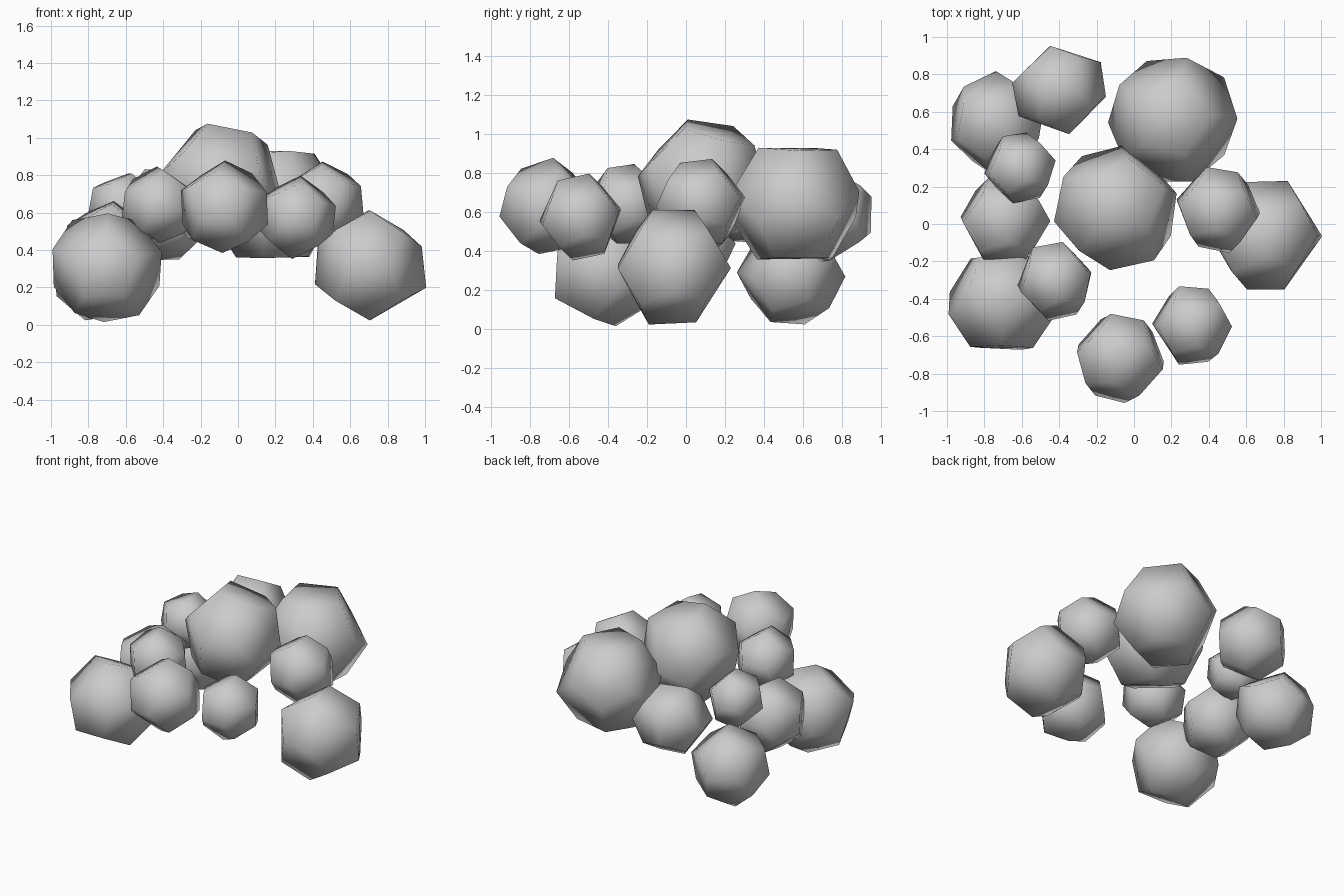
import bpy, bmesh, random
from math import radians, sqrt
from mathutils import Vector, Euler

if "Cube" in bpy.data.objects:
    bpy.data.objects.remove(bpy.data.objects["Cube"])

random.seed(4)
P = (1 + sqrt(5)) / 2

# Corner directions of a dodecahedron
CORNERS = [Vector((x, y, z)) for x in (-1, 1) for y in (-1, 1) for z in (-1, 1)]
for a in (-1, 1):
    for b in (-1, 1):
        CORNERS += [Vector((0, a / P, b * P)), Vector((a / P, b * P, 0)),
                    Vector((a * P, 0, b / P))]


def clump(name, centre, radius, turn=(0, 0, 0)):
    """Smooth-shaded, slightly irregular dodecahedron."""
    rot = Euler([radians(t) for t in turn]).to_matrix()
    bm = bmesh.new()
    for c in CORNERS:
        jitter = Vector([random.uniform(-0.04, 0.04) for _ in range(3)])
        bm.verts.new(rot @ (c.normalized() + jitter) * radius)
    bmesh.ops.convex_hull(bm, input=bm.verts[:])
    bmesh.ops.recalc_face_normals(bm, faces=bm.faces[:])
    for f in bm.faces:
        f.smooth = True
    mesh = bpy.data.meshes.new(name)
    bm.to_mesh(mesh)
    bm.free()
    ob = bpy.data.objects.new(name, mesh)
    ob.location = centre
    bpy.context.collection.objects.link(ob)


# Large clumps
clump("crown_clump", (-0.095, 0.085, 0.75), 0.345, (12, -15, 80))
clump("back_right_clump", (0.20, 0.56, 0.64), 0.348, (0, -31.7, 2))
clump("right_low_clump", (0.705, -0.07, 0.32), 0.31)
clump("front_left_low_clump", (-0.705, -0.42, 0.305), 0.307, (31.7, 0, 0))
clump("back_left_low_clump", (-0.74, 0.54, 0.28), 0.268, (0, 10, 20))

# Medium and small clumps
clump("right_mid_clump", (0.45, 0.08, 0.65), 0.235, (8, 0, -8))
clump("front_right_clump", (0.315, -0.54, 0.575), 0.22, (10, 6, 0))
clump("front_clump", (-0.08, -0.715, 0.625), 0.25, (14, 0, -12))
clump("left_front_clump", (-0.42, -0.305, 0.635), 0.21, (8, 0, 12))
clump("left_mid_clump", (-0.69, 0.02, 0.42), 0.25, (6, 6, 0))
clump("left_back_clump", (-0.605, 0.30, 0.625), 0.195, (0, 10, 10))
clump("back_clump", (-0.40, 0.72, 0.585), 0.255, (0, 90, 12))
